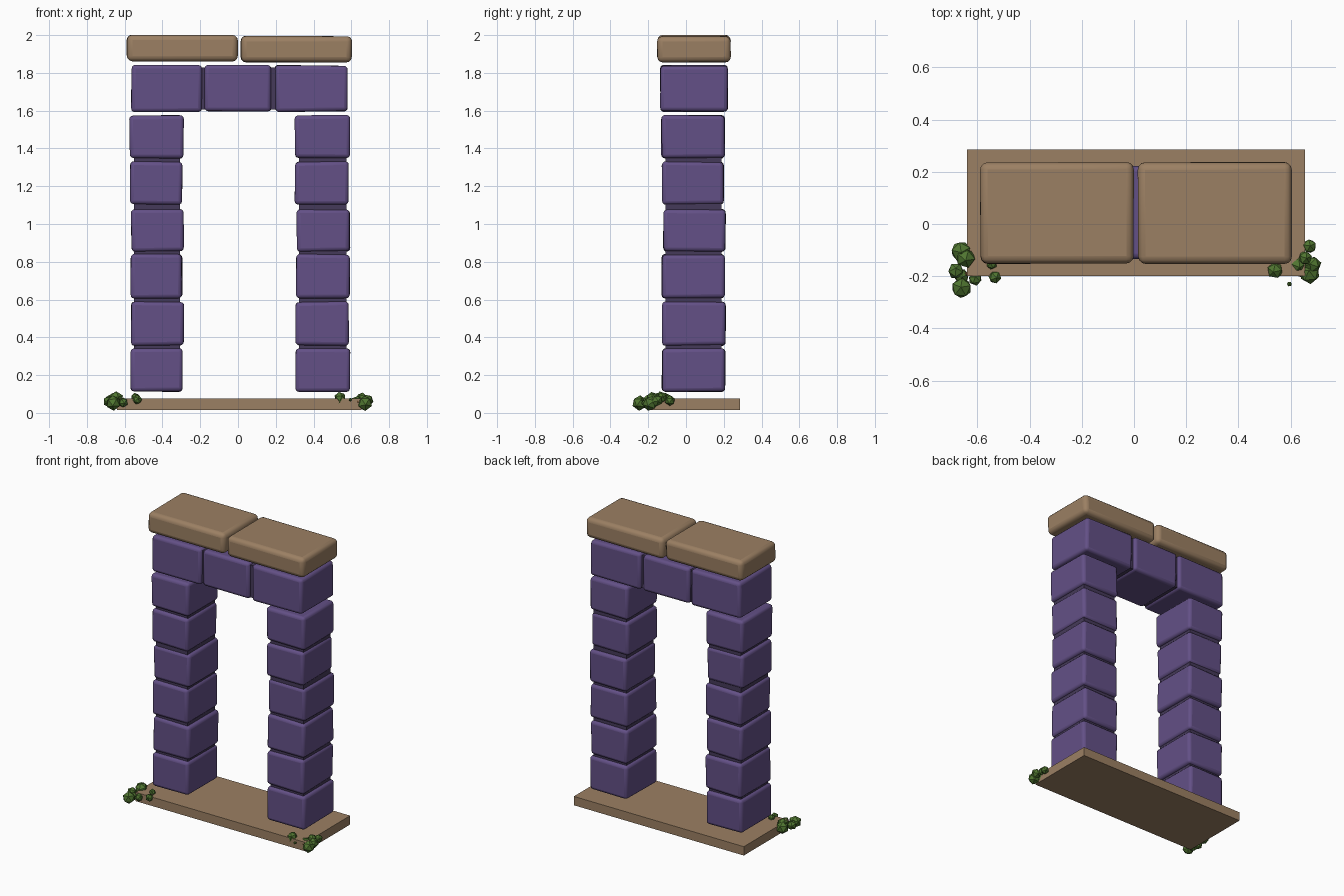
import bpy, bmesh, random
from mathutils import Vector

random.seed(4)

def material(name, rgb):
    m = bpy.data.materials.new(name)
    m.diffuse_color = (*rgb, 1)
    return m

PURPLE = material("purple_stone", (0.125, 0.08, 0.24))
MORTAR = material("dark_mortar", (0.06, 0.042, 0.10))
TAN = material("tan_stone", (0.33, 0.215, 0.125))
GREEN = material("leaf_green", (0.08, 0.18, 0.03))
BROWN = material("twig_brown", (0.25, 0.12, 0.04))

def box(name, x, y, z, mat, bevel=0.0, jitter=0.0):
    """Box from (min, max) ranges, with optional rounded edges and worn corners."""
    bm = bmesh.new()
    bmesh.ops.create_cube(bm, size=1)
    lo, hi = Vector((x[0], y[0], z[0])), Vector((x[1], y[1], z[1]))
    centre, size = (lo + hi) / 2, hi - lo
    for v in bm.verts:
        v.co = Vector(a * b for a, b in zip(v.co, size))
        v.co += Vector(random.uniform(-jitter, jitter) for _ in range(3))
    me = bpy.data.meshes.new(name)
    bm.to_mesh(me)
    bm.free()
    ob = bpy.data.objects.new(name, me)
    ob.location = centre
    bpy.context.collection.objects.link(ob)
    me.materials.append(mat)
    if bevel:
        mod = ob.modifiers.new("rounded_edges", 'BEVEL')
        mod.width, mod.segments = bevel, 3
        bpy.ops.object.select_all(action='DESELECT')
        bpy.context.view_layer.objects.active = ob
        ob.select_set(True)
        bpy.ops.object.shade_smooth_by_angle()
    return ob

# Threshold slab
box("threshold_slab", (-0.64, 0.655), (-0.2, 0.285), (0.016, 0.077), TAN)

# Pillar stones, bottom to top
rows = [(0.112, 0.343), (0.357, 0.588), (0.608, 0.84),
        (0.855, 1.078), (1.103, 1.33), (1.348, 1.575)]
left_x = [(-0.57, -0.295), (-0.565, -0.287), (-0.567, -0.296),
          (-0.565, -0.289), (-0.57, -0.296), (-0.574, -0.289)]
right_x = [(0.306, 0.594), (0.306, 0.586), (0.307, 0.59),
           (0.312, 0.593), (0.301, 0.584), (0.301, 0.592)]
depth = [(-0.127, 0.208), (-0.125, 0.208), (-0.128, 0.204),
         (-0.12, 0.208), (-0.127, 0.198), (-0.129, 0.205)]
for i, z in enumerate(rows):
    box(f"left_pillar_stone_{i + 1}", left_x[i], depth[i], z, PURPLE, 0.02, 0.003)
    box(f"right_pillar_stone_{i + 1}", right_x[i], depth[i], z, PURPLE, 0.02, 0.003)

# Mortar cores showing in the joints
box("left_pillar_mortar", (-0.55, -0.308), (-0.108, 0.188), (0.15, 1.54), MORTAR)
box("right_pillar_mortar", (0.322, 0.575), (-0.108, 0.188), (0.15, 1.54), MORTAR)
box("lintel_mortar", (-0.53, 0.54), (-0.115, 0.2), (1.605, 1.828), MORTAR)

# Lintel stones
for i, x in enumerate([(-0.565, -0.192), (-0.176, 0.176), (0.196, 0.579)]):
    box(f"lintel_stone_{i + 1}", x, (-0.135, 0.22), (1.595, 1.84), PURPLE, 0.02, 0.003)

# Cap stones
box("left_cap_stone", (-0.588, -0.002), (-0.152, 0.236), (1.862, 2.0), TAN, 0.028, 0.002)
box("right_cap_stone", (0.015, 0.603), (-0.152, 0.236), (1.857, 1.995), TAN, 0.028, 0.002)

# Low-poly leaf clumps at the front corners: x, y, z, radius
def clump(name, balls, mat):
    for i, (x, y, z, r) in enumerate(balls):
        bpy.ops.mesh.primitive_ico_sphere_add(
            subdivisions=1, radius=r, location=(x, y, z),
            rotation=(random.uniform(-.3, .3), random.uniform(-.3, .3), random.uniform(0, 3)))
        ob = bpy.context.object
        ob.name = f"{name}_{i + 1}"
        ob.data.materials.append(mat)

clump("left_leaf", [(-0.662, -0.105, 0.065, 0.041), (-0.645, -0.13, 0.075, 0.04),
                    (-0.682, -0.18, 0.06, 0.032), (-0.66, -0.245, 0.052, 0.041),
                    (-0.608, -0.21, 0.055, 0.027), (-0.533, -0.203, 0.07, 0.026),
                    (-0.545, -0.153, 0.085, 0.022), (-0.66, -0.2, 0.045, 0.03)], GREEN)
clump("right_leaf", [(0.672, -0.085, 0.065, 0.028), (0.63, -0.158, 0.055, 0.036),
                     (0.672, -0.19, 0.05, 0.041), (0.685, -0.155, 0.065, 0.033),
                     (0.655, -0.13, 0.08, 0.028), (0.54, -0.178, 0.08, 0.032),
                     (0.535, -0.185, 0.05, 0.018), (0.595, -0.23, 0.07, 0.01)], GREEN)
clump("berry", [(-0.64, -0.19, 0.06, 0.008), (0.635, -0.195, 0.06, 0.008)], BROWN)
